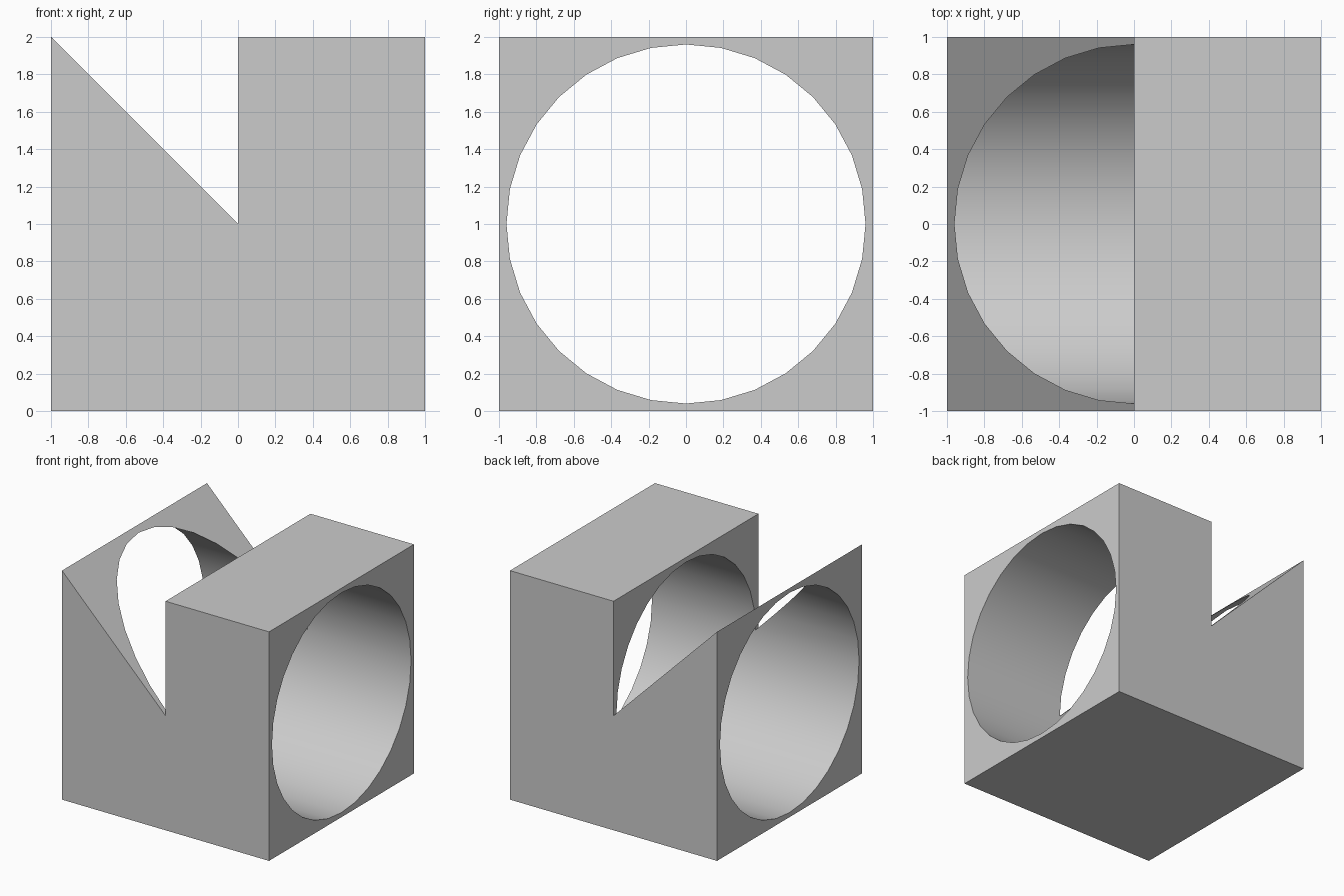
import bpy, bmesh, math
from mathutils import Matrix

if "Cube" in bpy.data.objects:
    bpy.data.objects.remove(bpy.data.objects["Cube"])


def make_object(name, bm):
    bmesh.ops.recalc_face_normals(bm, faces=bm.faces)
    mesh = bpy.data.meshes.new(name)
    bm.to_mesh(mesh)
    bm.free()
    obj = bpy.data.objects.new(name, mesh)
    bpy.context.collection.objects.link(obj)
    return obj


# Block: notched side profile (x, z) extruded along y
profile = [(-1, 0), (1, 0), (1, 2), (0, 2), (0, 1), (-1, 2)]
bm = bmesh.new()
face = bm.faces.new([bm.verts.new((x, -1, z)) for x, z in profile])
ext = bmesh.ops.extrude_face_region(bm, geom=[face], use_keep_orig=True)
moved = [e for e in ext["geom"] if isinstance(e, bmesh.types.BMVert)]
bmesh.ops.translate(bm, verts=moved, vec=(0, 2, 0))
block = make_object("notched_block", bm)

# Bore cutter: 32-sided cylinder along x
bm = bmesh.new()
bmesh.ops.create_cone(bm, cap_ends=True, segments=32, radius1=0.96, radius2=0.96, depth=3,
                      matrix=Matrix.Translation((0, 0, 1)) @ Matrix.Rotation(math.pi / 2, 4, 'Y'))
cutter = make_object("bore_cutter", bm)
cutter.hide_render = True

# Drill the bore through the block
cut = block.modifiers.new("bore", 'BOOLEAN')
cut.operation = 'DIFFERENCE'
cut.solver = 'EXACT'
cut.object = cutter
bpy.context.view_layer.objects.active = block
block.select_set(True)
bpy.ops.object.modifier_apply(modifier="bore")
bpy.data.objects.remove(cutter)

# Smooth bore, crisp block edges
bpy.ops.object.shade_smooth_by_angle(angle=math.radians(30))
